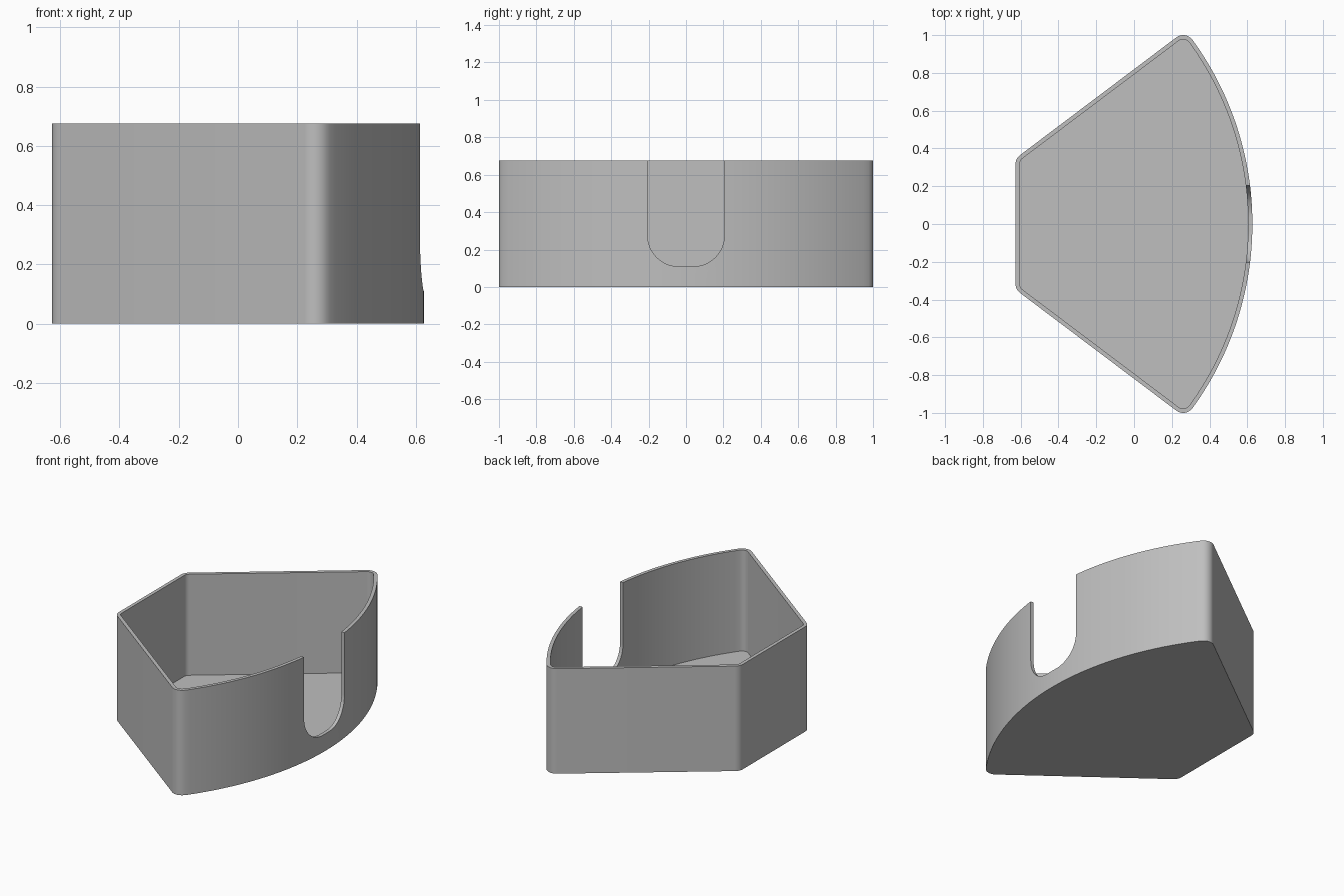
import bpy, bmesh
from math import pi, sin, cos, atan2, radians

if "Cube" in bpy.data.objects:
    bpy.data.objects.remove(bpy.data.objects["Cube"], do_unlink=True)

HEIGHT, WALL, FLOOR = 0.675, 0.022, 0.025
FILLET = 0.06                      # rounded vertical corners
ARC_X, ARC_R = -1.03, 1.657        # large curved wall
TIP, BACK = (0.26, 0.94), (-0.567, 0.317)   # fillet centres on the +y half

grey = bpy.data.materials.new("plain grey")
grey.use_nodes = True
colour = (0.52, 0.52, 0.52, 1)
grey.diffuse_color = colour
grey.node_tree.nodes["Principled BSDF"].inputs["Base Color"].default_value = colour


def arc(cx, cy, r, a0, a1, n):
    return [(cx + r * cos(a0 + (a1 - a0) * i / n),
             cy + r * sin(a0 + (a1 - a0) * i / n)) for i in range(n + 1)]


def outline(inset):
    """Wedge outline, counter-clockwise, moved inwards by inset."""
    r = FILLET - inset
    tip_angle = atan2(TIP[1], TIP[0] - ARC_X)
    side = atan2(TIP[1] - BACK[1], TIP[0] - BACK[0]) + pi / 2
    half = arc(ARC_X, 0, ARC_R - inset, 0, tip_angle, 32)
    half += arc(*TIP, r, tip_angle, side, 12)[1:]
    half += arc(*BACK, r, side, pi, 8)
    return half + [(x, -y) for x, y in reversed(half[1:])]


def finish(name, bm):
    bmesh.ops.recalc_face_normals(bm, faces=bm.faces)
    mesh = bpy.data.meshes.new(name)
    bm.to_mesh(mesh)
    bm.free()
    mesh.materials.append(grey)
    obj = bpy.data.objects.new(name, mesh)
    bpy.context.collection.objects.link(obj)
    return obj


# Open tray: outer wall, rim, inner wall and floor
bm = bmesh.new()
loops = [[bm.verts.new((x, y, z)) for x, y in outline(inset)]
         for inset, z in ((0, 0), (0, HEIGHT), (WALL, HEIGHT), (WALL, FLOOR))]
for low, high in zip(loops, loops[1:]):
    for i in range(len(low)):
        bm.faces.new((low[i - 1], low[i], high[i], high[i - 1]))
bm.faces.new(loops[0])
bm.faces.new(loops[-1])
tray = finish("wedge_tray", bm)

# U-shaped notch through the middle of the curved wall
HALF, BOTTOM, ROUND = 0.205, 0.11, 0.165
right = arc(HALF - ROUND, BOTTOM + ROUND, ROUND, -pi / 2, 0, 14) + [(HALF, 1)]
profile = right + [(-y, z) for y, z in reversed(right)]
bm = bmesh.new()
face = bm.faces.new([bm.verts.new((0.45, y, z)) for y, z in profile])
ext = bmesh.ops.extrude_face_region(bm, geom=[face])["geom"]
bmesh.ops.translate(bm, vec=(0.4, 0, 0),
                    verts=[v for v in ext if isinstance(v, bmesh.types.BMVert)])
cutter = finish("notch_cutter", bm)
cutter.hide_render = True

cut = tray.modifiers.new("notch", "BOOLEAN")
cut.operation = "DIFFERENCE"
cut.solver = "EXACT"
cut.object = cutter
bpy.ops.object.select_all(action="DESELECT")
bpy.context.view_layer.objects.active = tray
tray.select_set(True)
bpy.ops.object.modifier_apply(modifier=cut.name)
bpy.data.objects.remove(cutter, do_unlink=True)
bpy.ops.object.shade_smooth_by_angle(angle=radians(30))
